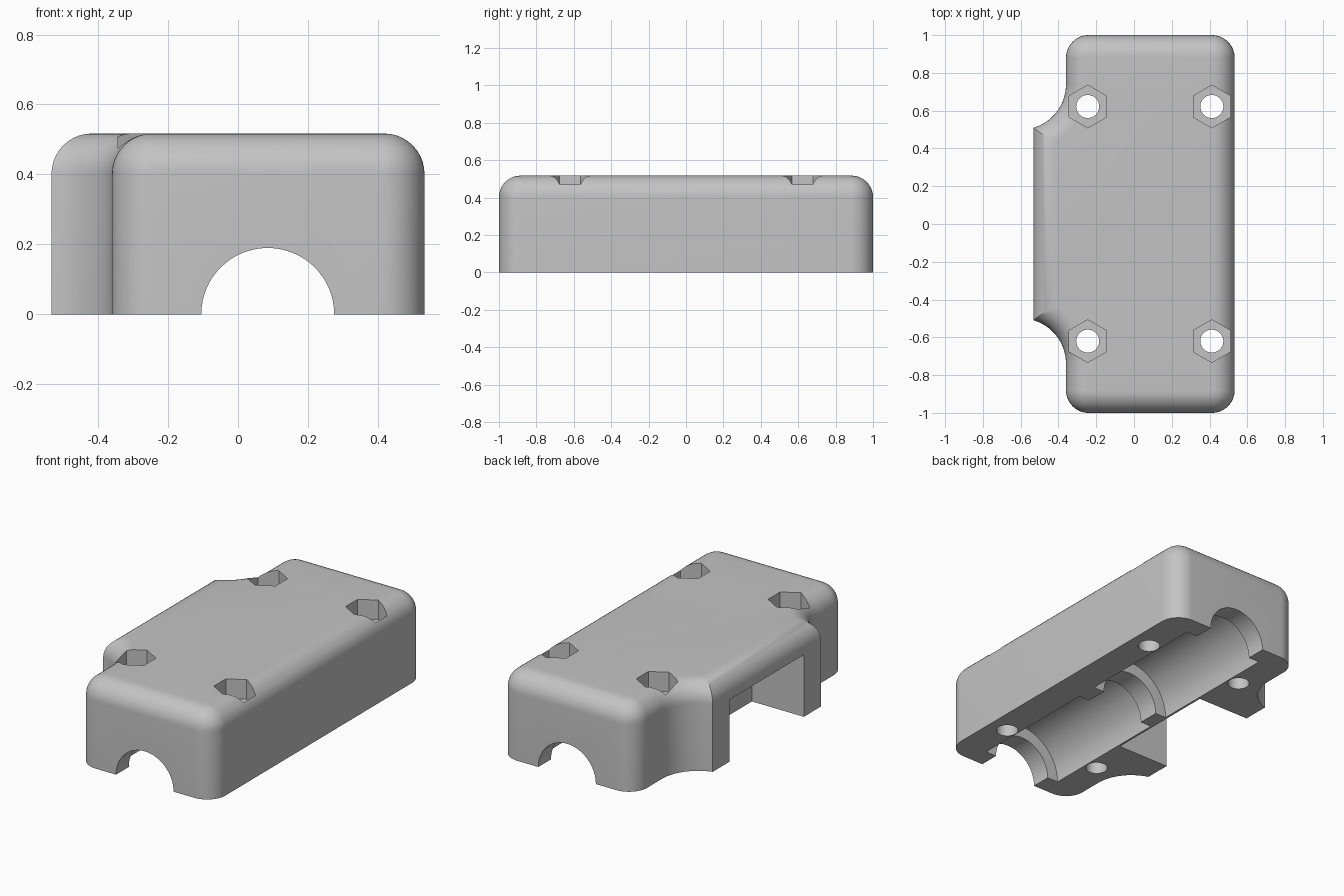
import bpy
import bmesh
from math import sin, cos, acos, pi
from mathutils import Matrix

if "Cube" in bpy.data.objects:
    bpy.data.objects.remove(bpy.data.objects["Cube"], do_unlink=True)

HEIGHT, FILLET, CORNER = 0.517, 0.115, 0.12
RIGHT, LEFT, BUMP = 0.533, -0.36, -0.533
SCOOP_X, SCOOP_Y, SCOOP_R = -0.6, 0.74, 0.24
AXIS_X = 0.085

grey = bpy.data.materials.new("plain grey")
grey.use_nodes = True
grey.diffuse_color = (0.55, 0.55, 0.55, 1)
grey.node_tree.nodes["Principled BSDF"].inputs["Base Color"].default_value = (0.55, 0.55, 0.55, 1)


def make_object(name, bm):
    bmesh.ops.recalc_face_normals(bm, faces=bm.faces)
    mesh = bpy.data.meshes.new(name)
    bm.to_mesh(mesh)
    bm.free()
    mesh.materials.append(grey)
    obj = bpy.data.objects.new(name, mesh)
    bpy.context.collection.objects.link(obj)
    return obj


def arc(cx, cy, r, start, end, steps=12):
    angles = [start + (end - start) * i / steps for i in range(steps + 1)]
    return [(cx + r * cos(a), cy + r * sin(a)) for a in angles]


def outline(inset):
    """Plan of the housing, moved inward by inset."""
    r = CORNER - inset
    x0, x1, y1 = LEFT + CORNER, RIGHT - CORNER, 1 - CORNER
    scoop = SCOOP_R + inset
    a = acos((BUMP + inset - SCOOP_X) / scoop)
    return (arc(x0, -y1, r, pi, 1.5 * pi) + arc(x1, -y1, r, 1.5 * pi, 2 * pi)
            + arc(x1, y1, r, 0, pi / 2) + arc(x0, y1, r, pi / 2, pi)
            + arc(SCOOP_X, SCOOP_Y, scoop, 0, -a, 20)
            + arc(SCOOP_X, -SCOOP_Y, scoop, a, 0, 20))


# Housing: stacked outlines that round over the top edge
levels = [(0, 0)]
for i in range(11):
    t = i / 10 * pi / 2
    levels.append((FILLET * (1 - cos(t)), HEIGHT - FILLET + FILLET * sin(t)))
bm = bmesh.new()
rings = [[bm.verts.new((x, y, z)) for x, y in outline(d)] for d, z in levels]
for low, high in zip(rings, rings[1:]):
    for i in range(len(low)):
        j = (i + 1) % len(low)
        bm.faces.new((low[i], low[j], high[j], high[i]))
bm.faces.new(rings[0][::-1])
bm.faces.new(rings[-1])
housing = make_object("bearing_housing", bm)


def cut(cutter):
    mod = housing.modifiers.new("cut", "BOOLEAN")
    mod.operation, mod.solver, mod.object = "DIFFERENCE", "EXACT", cutter
    bpy.context.view_layer.objects.active = housing
    bpy.ops.object.modifier_apply(modifier=mod.name)
    bpy.data.objects.remove(cutter, do_unlink=True)


def prism(name, sides, radius, length, matrix):
    bm = bmesh.new()
    bmesh.ops.create_cone(bm, cap_ends=True, segments=sides, radius1=radius,
                          radius2=radius, depth=length, matrix=matrix)
    return make_object(name, bm)


# Shaft bore and two bearing seats along y
lay_down = Matrix.Rotation(pi / 2, 4, "X")
cut(prism("shaft_bore", 64, 0.19, 2.4, Matrix.Translation((AXIS_X, 0, 0)) @ lay_down))
for side in (-1, 1):
    place = Matrix.Translation((AXIS_X, side * 0.4725, 0)) @ lay_down
    cut(prism("bearing_seat", 64, 0.262, 0.815, place))

# Open pocket in the side bump
bm = bmesh.new()
bmesh.ops.create_cube(bm, size=1, matrix=Matrix.Translation((-0.54, 0, 0.085))
                      @ Matrix.Diagonal((0.7, 0.7, 0.57, 1)))
cut(make_object("side_pocket", bm))

# Screw holes with hexagonal nut recesses
for x in (-0.245, 0.412):
    for y in (-0.62, 0.622):
        cut(prism("screw_hole", 32, 0.061, 1.4, Matrix.Translation((x, y, 0.3))))
        # The hexagon points along y
        cut(prism("nut_recess", 6, 0.113, 0.4, Matrix.Translation((x, y, 0.6))))

bpy.ops.object.select_all(action="DESELECT")
housing.select_set(True)
bpy.context.view_layer.objects.active = housing
bpy.ops.object.shade_smooth_by_angle(angle=pi / 6)
